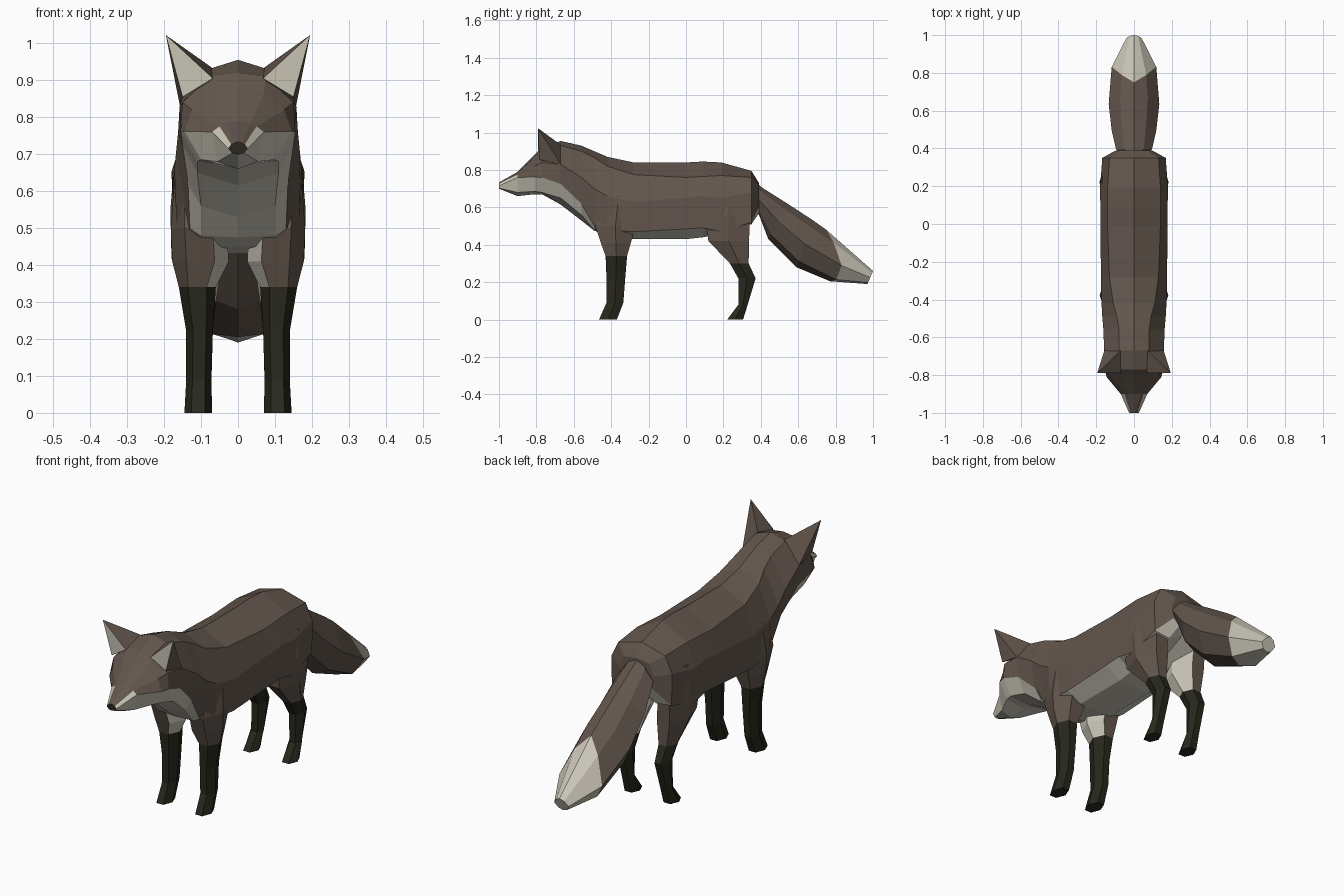
import bpy, bmesh
from mathutils import Vector

cube = bpy.data.objects.get("Cube")
if cube:
    bpy.data.objects.remove(cube, do_unlink=True)

BROWN, PALE, DARK = range(3)


def make_material(name, colour):
    material = bpy.data.materials.new(name)
    material.use_nodes = True
    material.diffuse_color = colour
    shader = material.node_tree.nodes["Principled BSDF"]
    shader.inputs["Base Color"].default_value = colour
    shader.inputs["Roughness"].default_value = 0.9
    return material


MATERIALS = [
    make_material("brown fur", (0.125, 0.094, 0.074, 1)),
    make_material("pale fur", (0.60, 0.57, 0.48, 1)),
    make_material("dark fur", (0.021, 0.021, 0.012, 1)),
]


def finish(name, bm):
    """Turn a bmesh into a flat shaded object with the shared materials."""
    bmesh.ops.recalc_face_normals(bm, faces=bm.faces)
    mesh = bpy.data.meshes.new(name)
    bm.to_mesh(mesh)
    bm.free()
    for material in MATERIALS:
        mesh.materials.append(material)
    obj = bpy.data.objects.new(name, mesh)
    bpy.context.collection.objects.link(obj)
    return obj


def loft(name, rings, colour, caps=(BROWN, BROWN)):
    """Skin closed rings; colour(segment, side) chooses each face's material."""
    bm = bmesh.new()
    rows = [[bm.verts.new(point) for point in ring] for ring in rings]
    count = len(rows[0])
    for i, (near, far) in enumerate(zip(rows, rows[1:])):
        for j in range(count):
            k = (j + 1) % count
            face = bm.faces.new((near[j], near[k], far[k], far[j]))
            face.material_index = colour(i, j)
    for row, index in zip((rows[0], rows[-1]), caps):
        bm.faces.new(row).material_index = index
    return finish(name, bm)


def mirrored_ring(half):
    """Close a half ring that starts and ends on the centre plane."""
    return half + [Vector((-p.x, p.y, p.z)) for p in reversed(half[1:-1])]


def trunk_ring(y, top, ridge, side, edge, under, bottom):
    outline = [(0, top), ridge, side, edge, under, (0, bottom)]
    return mirrored_ring([Vector((x, y, z)) for x, z in outline])


# Head and neck sections: top, ridge, cheek, colour edge, underside, bottom
head_sections = [
    (-1.00, .733, (.008, .731), (.018, .726), (.026, .715), (.015, .703), .70),
    (-.90, .79, (.035, .785), (.05, .775), (.07, .76), (.055, .68), .66),
    (-.81, .88, (.07, .865), (.125, .82), (.145, .762), (.10, .685), .67),
    (-.77, .92, (.075, .91), (.15, .84), (.155, .76), (.11, .68), .67),
    (-.67, .955, (.08, .93), (.158, .83), (.15, .725), (.11, .65), .615),
    (-.56, .93, (.08, .90), (.162, .76), (.135, .62), (.10, .56), .53),
    (-.49, .90, (.09, .865), (.168, .70), (.13, .50), (.10, .48), .475),
]

# Chest to rump sections in the same order
body_sections = [
    (-.42, .87, (.11, .82), (.172, .66), (.165, .48), (.10, .45), .45),
    (-.28, .84, (.13, .775), (.175, .63), (.172, .47), (.09, .43), .43),
    (0, .84, (.14, .76), (.178, .65), (.17, .485), (.09, .43), .43),
    (.09, .845, (.14, .765), (.178, .66), (.17, .49), (.09, .44), .44),
    (.19, .84, (.14, .77), (.18, .65), (.172, .47), (.09, .46), .48),
    (.35, .795, (.13, .76), (.168, .68), (.165, .52), (.08, .51), .55),
    (.39, .73, (.07, .72), (.095, .66), (.085, .60), (.05, .57), .57),
]


def trunk_colour(segment, side):
    mirrored = min(side, 9 - side)
    muzzle = segment == 0 and mirrored == 2
    return PALE if mirrored >= 3 or muzzle else BROWN


trunk = [trunk_ring(*section) for section in head_sections + body_sections]
loft("head_and_body", trunk, trunk_colour, (DARK, BROWN))


# Tail sections: top point, bottom point, half width, backward push of the flanks
def tail_ring(top, bottom, width, push):
    a, b = Vector((0, *top)), Vector((0, *bottom))
    back = Vector((0, .8, -.6)) * push
    half = [a]
    for drop, spread, share in ((.15, .55, .5), (.5, 1, 1), (.87, .6, .5)):
        half.append(a.lerp(b, drop) + back * share + Vector((width * spread, 0, 0)))
    return mirrored_ring(half + [b])


tail_sections = [
    ((.35, .77), (.36, .58), .05, 0),
    ((.40, .71), (.39, .56), .095, 0),
    ((.55, .615), (.44, .43), .118, 0),
    ((.68, .53), (.59, .28), .134, 0),
    ((.75, .48), (.77, .205), .118, .09),
    ((1.0, .26), (.97, .19), .04, 0),
]
loft("tail", [tail_ring(*section) for section in tail_sections],
     lambda segment, side: PALE if segment == 4 else BROWN, (BROWN, PALE))


# Leg sections: height, front, back, inner and outer reach
def leg_ring(z, front, back, inner, outer, sign):
    middle, bevel = (front + back) / 2, (outer - inner) * .25
    low, high = inner + bevel, outer - bevel
    outline = [(outer, middle), (high, front), (low, front),
               (inner, middle), (low, back), (high, back)]
    return [Vector((sign * x, y, z)) for x, y in outline]


def leg_colour(segment, side):
    if segment < 3:
        return DARK
    return PALE if side in (2, 3) else BROWN


front_leg = [
    (0, -.465, -.37, .07, .145),
    (.09, -.425, -.335, .072, .14),
    (.22, -.425, -.325, .068, .14),
    (.34, -.43, -.315, .06, .16),
    (.41, -.455, -.295, .025, .178),
    (.50, -.485, -.27, .03, .182),
    (.66, -.44, -.28, .08, .17),
]
hind_leg = [
    (0, .22, .305, .07, .145),
    (.08, .28, .33, .072, .14),
    (.22, .28, .372, .068, .14),
    (.30, .235, .335, .06, .15),
    (.42, .12, .337, .04, .18),
    (.55, .10, .342, .05, .183),
    (.68, .13, .34, .08, .172),
]


# Ears: four-sided pyramids with a pale front
def make_ear(name, sign):
    bm = bmesh.new()
    base = [(.068, -.79, .905), (.15, -.785, .855), (.157, -.67, .83), (.072, -.67, .935)]
    tip = bm.verts.new((sign * .195, -.79, 1.022))
    corners = [bm.verts.new((sign * x, y, z)) for x, y, z in base]
    for i, corner in enumerate(corners):
        face = bm.faces.new((corner, corners[(i + 1) % 4], tip))
        face.material_index = PALE if i == 0 else BROWN
    bm.faces.new(corners)
    finish(name, bm)


for label, sign in (("left", 1), ("right", -1)):
    for part, sections in (("front_leg", front_leg), ("hind_leg", hind_leg)):
        rings = [leg_ring(*section, sign) for section in sections]
        loft(f"{label}_{part}", rings, leg_colour, (DARK, BROWN))
    make_ear(f"{label}_ear", sign)
